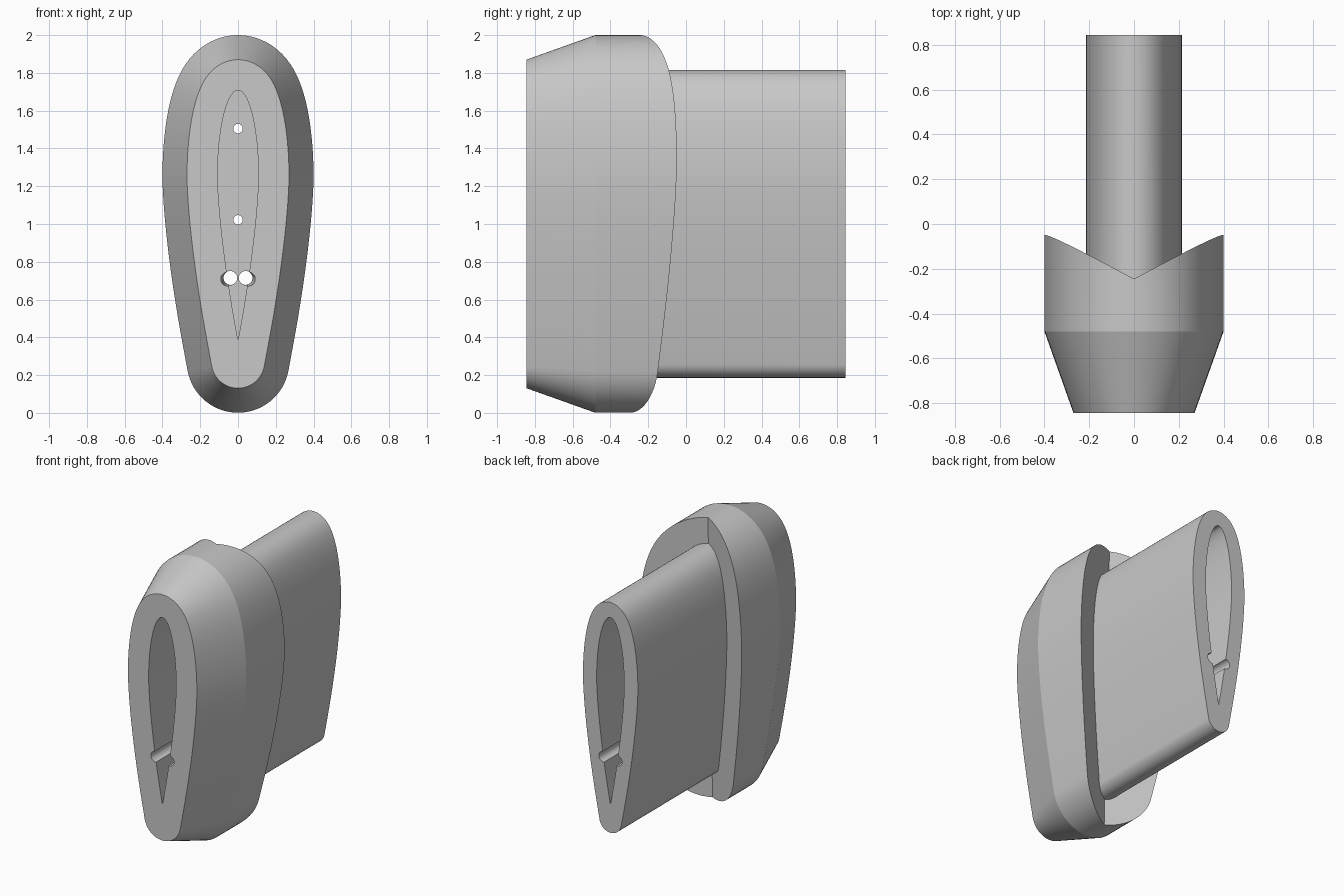
import bpy, bmesh, math
from mathutils import Vector

if "Cube" in bpy.data.objects:
    bpy.data.objects.remove(bpy.data.objects["Cube"])

grey = bpy.data.materials.new("plain grey")
grey.diffuse_color = (0.58, 0.58, 0.58, 1)
grey.use_nodes = True
grey.node_tree.nodes["Principled BSDF"].inputs["Base Color"].default_value = grey.diffuse_color

# Teardrop section: every outline is an offset of the hollow's outline
HALF_W, Z_TIP, Z_WIDE, Z_TOP, Z_ARC = 0.108, 0.385, 1.25, 1.708, 0.272
SLOPE = HALF_W * 1.5 / (Z_WIDE - Z_TIP)
PHI = math.atan(SLOPE)


def half_outline(d):
    """Points (x, z) from bottom centre to top centre, offset outward by d."""
    pts = []
    r = d - (Z_TIP - Z_ARC) * math.sin(PHI)
    for i in range(13):                                   # rounded foot
        a = -math.pi / 2 + (math.pi / 2 - PHI) * i / 12
        pts.append((r * math.cos(a), Z_ARC + r * math.sin(a)) if d > 0 else (0, Z_TIP))
    for i in range(1, 20):                                # flanks
        t = 1 - i / 20
        x = HALF_W * (1 - t ** 1.5)
        s = SLOPE * t ** 0.5
        n = math.hypot(1, s)
        pts.append((x + d / n, Z_WIDE - t * (Z_WIDE - Z_TIP) - d * s / n))
    b = Z_TOP - Z_WIDE
    for i in range(29):                                   # elliptical crown
        a = math.pi / 2 * (1 - (1 - i / 28) ** 1.5)
        nv = Vector((math.cos(a) / HALF_W, math.sin(a) / b)).normalized()
        pts.append((HALF_W * math.cos(a) + d * nv.x, Z_WIDE + b * math.sin(a) + d * nv.y))
    pts[-1] = (0, Z_TOP + d)
    pts[0] = (0, pts[0][1])
    return pts


def outline(d):
    right = half_outline(d)
    return right + [(-x, z) for x, z in right[-2:0:-1]]


def v_back(x, z):
    """V-shaped back of the head."""
    return -0.245 + 0.535 * abs(x) - 0.026 * (2 - z)


# Sections from the front hollow, over the outside, into the rear hollow
HOLLOW, TUBE, FACE, HEAD = 0.0, 0.107, 0.162, 0.292
sections = [(HOLLOW, -0.1), (HOLLOW, -0.845), (FACE, -0.845), (HEAD, -0.48),
            (HEAD, None), (TUBE, None), (TUBE, 0.845), (HOLLOW, 0.845), (HOLLOW, 0.1)]
bm = bmesh.new()
rings = [[bm.verts.new((x, v_back(x, z) if y is None else y, z)) for x, z in outline(d)]
         for d, y in sections]
n = len(rings[0])
for a, b in zip(rings, rings[1:]):
    for i in range(n):
        j = (i + 1) % n
        bm.faces.new((a[i], a[j], b[j], b[i]))
bm.faces.new(rings[0])
bm.faces.new(rings[-1])
bmesh.ops.remove_doubles(bm, verts=bm.verts, dist=1e-5)
bmesh.ops.recalc_face_normals(bm, faces=bm.faces)
mesh = bpy.data.meshes.new("grip_body")
bm.to_mesh(mesh)
bm.free()
body = bpy.data.objects.new("grip_body", mesh)
bpy.context.collection.objects.link(body)
mesh.materials.append(grey)
bpy.context.view_layer.objects.active = body
body.select_set(True)


def drill(start, end, r):
    """Cut a round hole along a line."""
    p, q = Vector(start), Vector(end)
    m = bmesh.new()
    bmesh.ops.create_cone(m, cap_ends=True, segments=32, radius1=r, radius2=r, depth=(q - p).length)
    rot = (q - p).to_track_quat('Z', 'Y').to_matrix().to_4x4()
    rot.translation = (p + q) / 2
    bmesh.ops.transform(m, matrix=rot, verts=m.verts)
    me = bpy.data.meshes.new("drill_cutter")
    m.to_mesh(me)
    m.free()
    cutter = bpy.data.objects.new("drill_cutter", me)
    cutter.hide_render = True
    bpy.context.collection.objects.link(cutter)
    mod = body.modifiers.new("hole", 'BOOLEAN')
    mod.operation, mod.solver, mod.object = 'DIFFERENCE', 'EXACT', cutter
    bpy.ops.object.modifier_apply(modifier=mod.name)
    bpy.data.objects.remove(cutter)


# Small holes through the inner wall
for z in (1.505, 1.022):
    drill((0, -0.2, z), (0, 0.2, z), 0.025)
# Paired holes that flare outward into grooves along the hollow
for side in (-1, 1):
    for end in (-1, 1):
        drill((side * 0.0395, -0.013 * end, 0.715), (side * 0.055, 0.9 * end, 0.708), 0.037)

bpy.ops.object.shade_smooth_by_angle(angle=math.radians(15))
